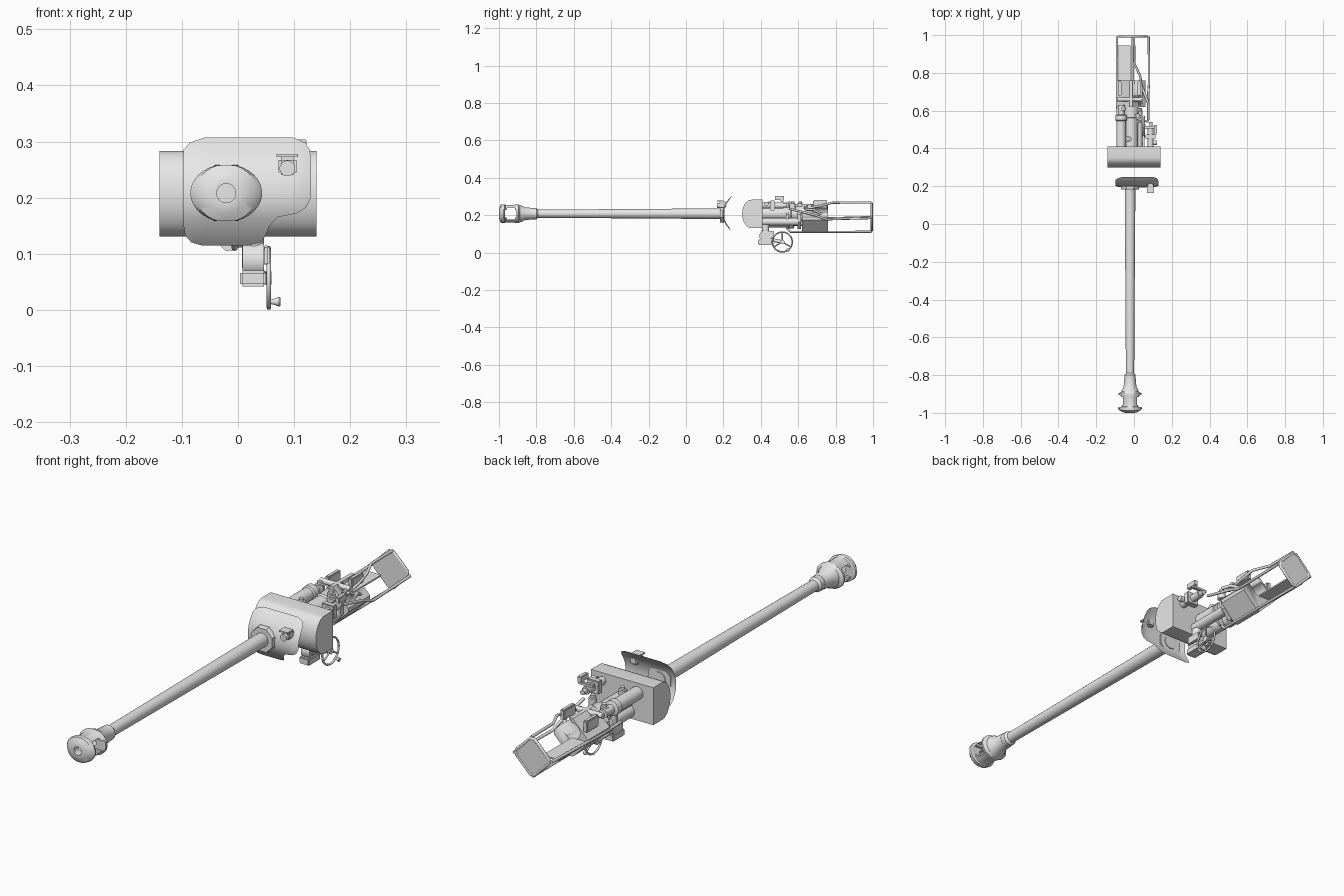
import bpy, bmesh, math
from mathutils import Vector, Matrix

if "Cube" in bpy.data.objects:
    bpy.data.objects.remove(bpy.data.objects["Cube"])

grey = bpy.data.materials.new("gun_grey")
grey.diffuse_color = (0.8, 0.8, 0.8, 1)
grey.use_nodes = True
grey.node_tree.nodes["Principled BSDF"].inputs["Base Color"].default_value = grey.diffuse_color
AX, AZ = -0.021, 0.208          # bore axis


def finish(name, bm, smooth=True):
    bmesh.ops.recalc_face_normals(bm, faces=bm.faces)
    me = bpy.data.meshes.new(name)
    bm.to_mesh(me)
    bm.free()
    me.materials.append(grey)
    ob = bpy.data.objects.new(name, me)
    bpy.context.collection.objects.link(ob)
    if smooth:
        bpy.ops.object.select_all(action='DESELECT')
        ob.select_set(True)
        bpy.context.view_layer.objects.active = ob
        bpy.ops.object.shade_smooth_by_angle(angle=math.radians(35))
    return ob


def box(name, x, y, z, bevel=0.0):
    bm = bmesh.new()
    bmesh.ops.create_cube(bm, size=1)
    for v in bm.verts:
        v.co = Vector([(a + b) / 2 + c * (b - a) for (a, b), c in zip((x, y, z), v.co)])
    if bevel:
        bmesh.ops.bevel(bm, geom=bm.edges[:], offset=bevel, segments=2, affect='EDGES')
    return finish(name, bm, False)


def prism(name, outline, lo, hi, axis):
    """Extrude an outline along x (outline in y, z) or along y (outline in x, z)."""
    bm = bmesh.new()
    place = (lambda p, d: (d, p[0], p[1])) if axis == 'x' else (lambda p, d: (p[0], d, p[1]))
    a, b = [[bm.verts.new(place(p, d)) for p in outline] for d in (lo, hi)]
    n = len(outline)
    for i in range(n):
        j = (i + 1) % n
        bm.faces.new((a[i], a[j], b[j], b[i]))
    bm.faces.new(a)
    bm.faces.new(b)
    return finish(name, bm)


def lathe(name, profile, origin, axis=(0, 1, 0), n=24, max_height=None):
    """Turn (distance, radius) pairs around an axis; ends are capped."""
    bm = bmesh.new()
    rot = Vector(axis).to_track_quat('Z', 'Y')
    rings = []
    for d, r in profile:
        ring = []
        for i in range(n):
            a = 2 * math.pi * (i + 0.5) / n
            p = rot @ Vector((r * math.cos(a), r * math.sin(a), d))
            if max_height:
                p.z *= min(1, max_height / r * 1.03)
                p.z = max(-max_height, min(max_height, p.z))
            ring.append(bm.verts.new(p + Vector(origin)))
        rings.append(ring)
    for a, b in zip(rings, rings[1:]):
        for i in range(n):
            j = (i + 1) % n
            bm.faces.new((a[i], a[j], b[j], b[i]))
    bm.faces.new(rings[0])
    bm.faces.new(rings[-1])
    return finish(name, bm)


def rod(name, p, q, r, n=20):
    d = Vector(q) - Vector(p)
    return lathe(name, [(0, r), (d.length, r)], p, d, n)


def pipe(name, points, r, cyclic=False):
    cu = bpy.data.curves.new(name, 'CURVE')
    cu.dimensions = '3D'
    cu.bevel_depth = r
    cu.bevel_resolution = 2
    cu.use_fill_caps = True
    cu.materials.append(grey)
    sp = cu.splines.new('POLY')
    sp.points.add(len(points) - 1)
    for s, p in zip(sp.points, points):
        s.co = (*p, 1)
    sp.use_cyclic_u = cyclic
    ob = bpy.data.objects.new(name, cu)
    bpy.context.collection.objects.link(ob)


def cut(ob, cutter):
    m = ob.modifiers.new("cut", 'BOOLEAN')
    m.operation = 'DIFFERENCE'
    m.solver = 'EXACT'
    m.object = cutter
    cutter.hide_render = True
    cutter.hide_set(True)


def diamond(cx, cz, half, corner=0.0):
    """Square standing on a corner, with its corners cut off."""
    pts = []
    for i in range(4):
        a = math.pi / 2 * i
        c, s = math.cos(a), math.sin(a)
        for k in (-1, 1):
            pts.append((cx + c * (half - corner) - s * k * corner,
                        cz + s * (half - corner) + c * k * corner))
    return pts


# Barrel
lathe("barrel", [(-0.85, 0.03), (-0.80, 0.03), (-0.79, 0.022), (-0.3, 0.025),
                 (0.1, 0.028), (0.205, 0.028)], (AX, 0, AZ), n=32)
# Muzzle brake: two flared baffles, flattened above and below, side windows
brake = lathe("muzzle_brake", [(-1.0, 0.023), (-0.997, 0.035), (-0.988, 0.055), (-0.977, 0.064),
                               (-0.970, 0.062), (-0.966, 0.048), (-0.918, 0.048), (-0.903, 0.062),
                               (-0.896, 0.062), (-0.888, 0.046), (-0.878, 0.044), (-0.862, 0.034),
                               (-0.82, 0.031)], (AX, 0, AZ), n=32, max_height=0.05)
cut(brake, box("brake_window_cutter", (AX - 0.1, AX + 0.1), (-0.968, -0.905),
               (AZ - 0.031, AZ + 0.031), 0.01))
cut(brake, rod("bore_cutter", (AX, -1.05, AZ), (AX, -0.87, AZ), 0.017))

# Curved shield with a lower corner notch
rows = [(0.115, -0.065, 0.02), (0.120, -0.083, 0.04), (0.132, -0.094, 0.049),
        (0.150, -0.097, 0.056), (0.165, -0.097, 0.07), (0.172, -0.097, 0.105),
        (0.182, -0.097, 0.121), (0.20, -0.097, 0.13), (0.235, -0.097, 0.13),
        (0.265, -0.097, 0.13), (0.285, -0.097, 0.128), (0.298, -0.086, 0.12),
        (0.307, -0.06, 0.098)]
bm = bmesh.new()
grid = []
for z, xl, xr in rows:
    line = []
    for i in range(13):
        x = xl + (xr - xl) * i / 12
        edge = max(0, abs(x - 0.016) - 0.085) / 0.03
        y = 0.194 + 0.053 * ((z - 0.208) / 0.097) ** 2 + 0.008 * edge ** 2
        line.append(bm.verts.new((x, y, z)))
    grid.append(line)
for a, b in zip(grid, grid[1:]):
    for i in range(12):
        bm.faces.new((a[i], a[i + 1], b[i + 1], b[i]))
bmesh.ops.solidify(bm, geom=bm.faces[:], thickness=-0.01)
for v in bm.verts:
    v.co.y = max(v.co.y, 0.19)
finish("shield", bm)
lathe("barrel_collar", [(0.183, 0.05), (0.202, 0.054)], (AX, 0, AZ), n=8)

# Sight port on the shield
box("sight_port_body", (0.072, 0.104), (0.178, 0.215), (0.24, 0.272), 0.005)
rod("sight_port_tube", (0.088, 0.165, 0.252), (0.088, 0.2, 0.252), 0.014, 16)
box("sight_port_hood", (0.069, 0.107), (0.165, 0.2), (0.272, 0.278))

# Trunnion drum: round front, flat back
drum = [(0.41, 0.131), (0.41, 0.283)]
for i in range(17):
    a = math.pi / 2 + math.pi * i / 16
    drum.append((0.352 + 0.052 * math.cos(a), 0.207 + 0.076 * math.sin(a)))
prism("trunnion_drum", drum, -0.14, 0.14, 'x')

# Recoil cylinders and breech tube
lathe("breech_tube", [(0.39, 0.036), (0.56, 0.036), (0.565, 0.042), (0.63, 0.042)], (-0.015, 0, AZ))
for name, x, z in (("recoil_cylinder", -0.068, 0.243), ("lower_recoil_cylinder", -0.03, 0.16)):
    lathe(name, [(0.385, 0.026), (0.545, 0.026), (0.55, 0.031), (0.575, 0.031),
                 (0.58, 0.018), (0.63, 0.018)], (x, 0, z))
rod("small_recoil_cylinder", (0.025, 0.4, 0.165), (0.025, 0.6, 0.165), 0.02)
for i, (x, y) in enumerate(((-0.03, 0.45), (0.02, 0.57), (-0.06, 0.61))):
    lathe("filler_cap_%d" % i, [(0.23, 0.016), (0.262, 0.016), (0.264, 0.01), (0.274, 0.01)],
          (x, y, 0), (0, 0, 1), 12)

# Breech ring: square block standing on its corner, with a loading trough
breech = prism("breech_ring", diamond(-0.015, 0.183, 0.085, 0.008), 0.62, 0.76, 'y')
cut(breech, rod("breech_bore_cutter", (AX, 0.6, AZ), (AX, 0.8, AZ), 0.034))
cut(breech, prism("breech_slot_cutter", [(-0.045, 0.208), (0.003, 0.184), (0.09, 0.27), (0.04, 0.32)],
                  0.68, 0.8, 'y'))
prism("breech_flange", diamond(-0.015, 0.183, 0.078, 0.02), 0.595, 0.615, 'y')
prism("guard_front_yoke", diamond(-0.015, 0.183, 0.074, 0.02), 0.535, 0.547, 'y')
rod("breech_lever", (0.03, 0.63, 0.24), (0.03, 0.74, 0.265), 0.007, 10)
rod("breech_shaft", (-0.09, 0.66, 0.25), (0.045, 0.66, 0.25), 0.011, 12)
box("breech_crank", (0.018, 0.038), (0.68, 0.755), (0.238, 0.28), 0.004)
box("breech_stop", (-0.085, -0.065), (0.68, 0.755), (0.215, 0.262), 0.004)

# Recoil guard: diamond rear plate with rim, and rails along its corners
GX, GZ, GH = -0.006, 0.190, 0.088
prism("guard_rear_plate", diamond(GX, GZ, GH - 0.004, 0.010), 0.988, 0.996, 'y')
pipe("guard_rear_rim", [(x, 0.993, z) for x, z in diamond(GX, GZ, GH - 0.005, 0.010)], 0.006, True)
pipe("guard_lower_rail", [(GX, 0.993, 0.111), (GX, 0.56, 0.111), (GX, 0.54, 0.13)], 0.006)
pipe("guard_left_rail", [(-0.090, 0.993, 0.19), (-0.090, 0.65, 0.18), (-0.085, 0.54, 0.18)], 0.006)
pipe("guard_upper_rail", [(0.0, 0.993, 0.268), (0.002, 0.85, 0.268), (0.034, 0.78, 0.266),
                          (0.04, 0.72, 0.25), (0.04, 0.64, 0.235)], 0.006)
pipe("guard_right_rail", [(0.078, 0.993, 0.185), (0.080, 0.75, 0.178), (0.075, 0.69, 0.2),
                          (0.075, 0.55, 0.235)], 0.006)
box("guard_sheet", (-0.090, -0.018), (0.76, 0.945), (0.176, 0.182))
pipe("guard_strut", [(0.04, 0.73, 0.2), (0.06, 0.68, 0.23), (0.075, 0.64, 0.23)], 0.007)

# Sight and its mount behind the drum
rod("sight_tube", (0.088, 0.40, 0.252), (0.088, 0.52, 0.252), 0.016, 16)
box("sight_mount", (0.06, 0.115), (0.45, 0.475), (0.225, 0.278), 0.003)
box("sight_cross_bar", (0.055, 0.122), (0.505, 0.52), (0.27, 0.282), 0.002)
rod("sight_eyepiece", (0.088, 0.51, 0.252), (0.088, 0.54, 0.252), 0.01, 12)
rod("sight_knob", (0.1, 0.43, 0.26), (0.122, 0.43, 0.26), 0.012, 12)
box("sight_top", (0.105, 0.122), (0.475, 0.525), (0.28, 0.304), 0.002)

# Elevation gear under the drum
rod("gear_column", (0.027, 0.425, 0.075), (0.027, 0.425, 0.15), 0.02)
rod("gear_housing", (0.008, 0.425, 0.088), (0.046, 0.425, 0.088), 0.033)
box("gear_foot", (0.004, 0.05), (0.385, 0.46), (0.042, 0.07), 0.004)
box("gear_arm", (0.044, 0.056), (0.40, 0.47), (0.08, 0.115), 0.003)

# Handwheel with three spokes and a grip
WX, WY, WZ = 0.055, 0.515, 0.057
spot = lambda a, r: (WX, WY + r * math.cos(a), WZ + r * math.sin(a))
pipe("handwheel_rim", [spot(2 * math.pi * i / 32, 0.053) for i in range(32)], 0.004, True)
for i in range(3):
    pipe("handwheel_spoke", [(WX, WY, WZ), spot(math.radians(90 + 120 * i), 0.053)], 0.0035)
rod("handwheel_hub", (0.035, WY, WZ), (0.060, WY, WZ), 0.012, 16)
rod("handwheel_shaft", (0.03, 0.42, 0.075), (0.045, WY, WZ), 0.01, 12)
lathe("handwheel_grip", [(0.0, 0.004), (0.008, 0.005), (0.018, 0.009), (0.021, 0.007)],
      spot(math.radians(-55), 0.052), (1, 0, 0), 12)
